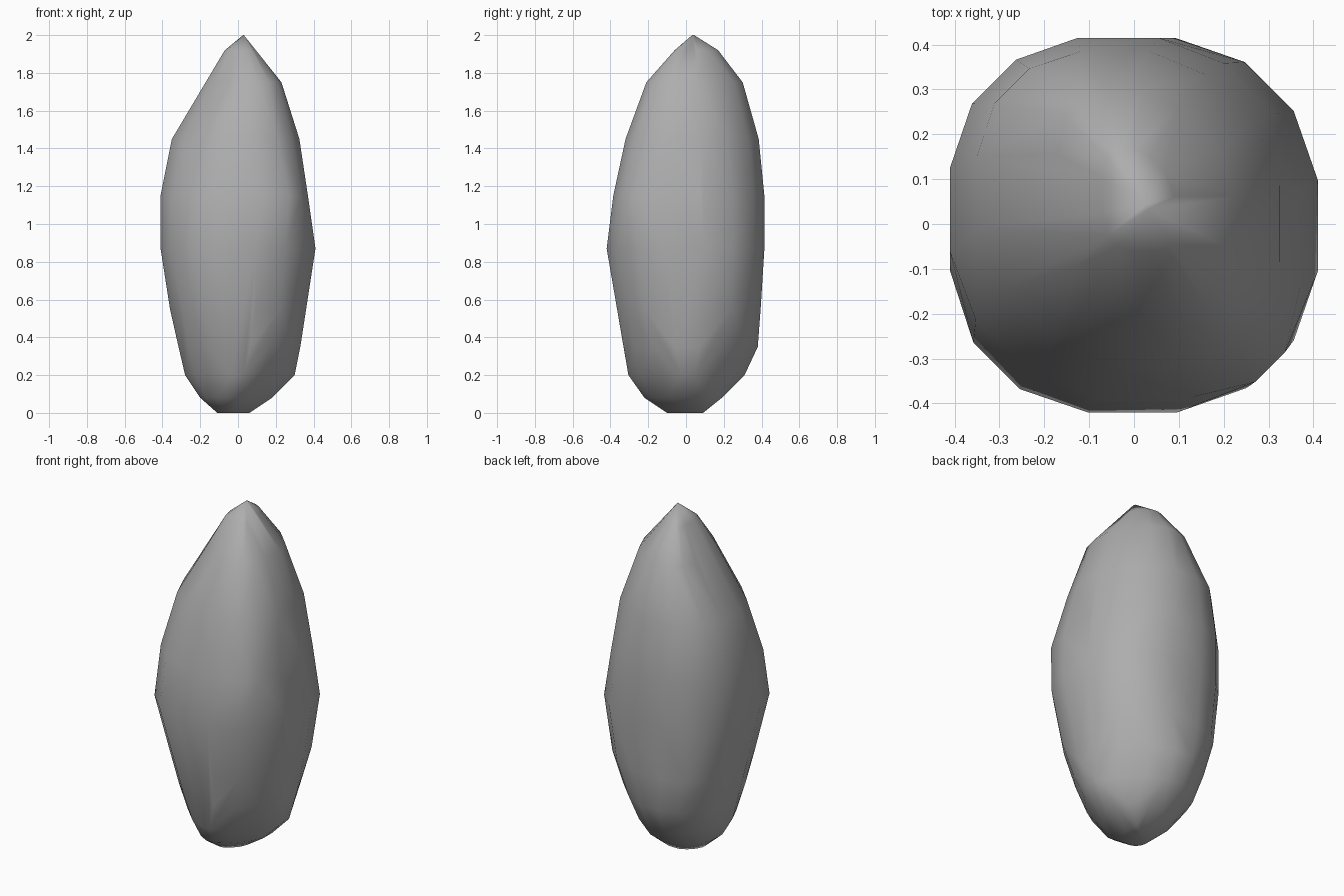
import bpy, bmesh, math
from mathutils import Vector

if "Cube" in bpy.data.objects:
    bpy.data.objects.remove(bpy.data.objects["Cube"])

# Rock cross-sections: height, then reach in 8 compass directions (E, NE, N, NW, W, SW, S, SE)
SECTIONS = [
    (2.00, .03, .05, .05, .01, -.03, -.045, -.03, -.005),
    (1.92, .09, .13, .17, .15, .07, .06, .06, .09),
    (1.75, .23, .25, .30, .28, .17, .16, .21, .25),
    (1.45, .325, .35, .385, .41, .35, .31, .32, .35),
    (1.15, .37, .395, .415, .445, .41, .40, .385, .44),
    (0.87, .41, .43, .415, .445, .41, .44, .42, .435),
    (0.55, .36, .39, .395, .42, .36, .36, .36, .38),
    (0.35, .33, .33, .38, .37, .315, .31, .33, .32),
    (0.20, .30, .27, .31, .31, .28, .265, .305, .26),
    (0.08, .18, .20, .19, .20, .20, .21, .22, .17),
    (0.00, .06, .10, .09, .09, .11, .12, .10, .06),
]


def corner(i, reach):
    """Where the flats facing directions i and i+1 meet."""
    a, b = i * math.pi / 4, (i + 1) * math.pi / 4
    p, q, s = reach[i], reach[(i + 1) % 8], math.sin(math.pi / 4)
    return Vector(((p * math.sin(b) - q * math.sin(a)) / s,
                   (q * math.cos(a) - p * math.cos(b)) / s))


# Rock: hull around the chamfered octagonal sections
bm = bmesh.new()
for z, *reach in SECTIONS:
    ring = [corner(i, reach) for i in range(8)]
    for i in range(8):
        for t in (0.25, 0.75):
            p = ring[i - 1].lerp(ring[i], t)
            bm.verts.new((p.x, p.y, z))
bmesh.ops.remove_doubles(bm, verts=bm.verts, dist=0.012)
result = bmesh.ops.convex_hull(bm, input=bm.verts)
junk = {g for g in result["geom_interior"] + result["geom_unused"]
        if isinstance(g, bmesh.types.BMVert)}
bmesh.ops.delete(bm, geom=list(junk), context='VERTS')
bmesh.ops.recalc_face_normals(bm, faces=bm.faces)
for f in bm.faces:
    f.smooth = True

mesh = bpy.data.meshes.new("rock")
bm.to_mesh(mesh)
bm.free()
rock = bpy.data.objects.new("rock", mesh)
bpy.context.collection.objects.link(rock)

# Dark grey stone
stone = bpy.data.materials.new("stone")
stone.diffuse_color = (0.42, 0.42, 0.42, 1)
stone.use_nodes = True
stone.node_tree.nodes["Principled BSDF"].inputs["Base Color"].default_value = stone.diffuse_color
mesh.materials.append(stone)
